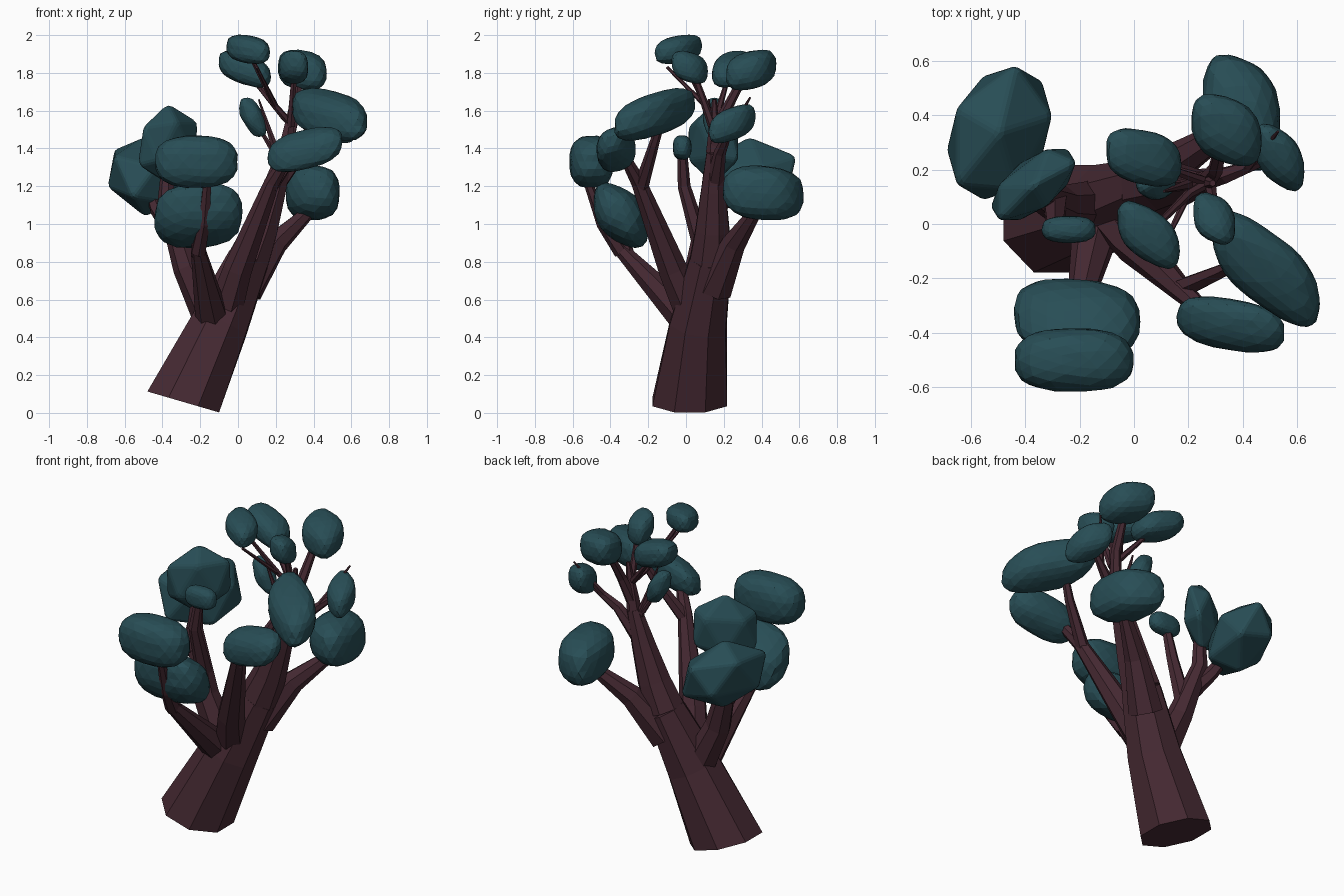
import bpy, bmesh, math, random
from mathutils import Vector

if "Cube" in bpy.data.objects:
    bpy.data.objects.remove(bpy.data.objects["Cube"])

random.seed(4)


def material(name, col):
    m = bpy.data.materials.new(name)
    m.diffuse_color = (*col, 1)
    m.use_nodes = True
    m.node_tree.nodes["Principled BSDF"].inputs["Base Color"].default_value = m.diffuse_color
    return m


BARK = material("bark", (0.06, 0.022, 0.032))
LEAF = material("foliage", (0.021, 0.075, 0.092))


def finish(bm, name, mat):
    bmesh.ops.recalc_face_normals(bm, faces=bm.faces)
    me = bpy.data.meshes.new(name)
    bm.to_mesh(me)
    bm.free()
    me.materials.append(mat)
    ob = bpy.data.objects.new(name, me)
    bpy.context.collection.objects.link(ob)
    return ob


def limb(name, r0, r1, *path, sides=6, first=None):
    """Faceted tube along the path, tapering evenly from r0 to r1."""
    bm = bmesh.new()
    pts = [Vector(p) for p in path]
    total = sum((b - a).length for a, b in zip(pts, pts[1:]))
    rings, done = [], 0
    for i, p in enumerate(pts):
        done += (p - pts[i - 1]).length if i else 0
        t = (pts[min(i + 1, len(pts) - 1)] - pts[max(i - 1, 0)]).normalized()
        if i == 0 and first:
            t = Vector(first).normalized()
        u = (Vector((1, 0, 0)) - t * t.x).normalized()
        v = t.cross(u)
        r = r0 + (r1 - r0) * done / total
        angles = [2 * math.pi * (k + 0.5) / sides for k in range(sides)]
        rings.append([bm.verts.new(p + r * (math.cos(a) * u + math.sin(a) * v)) for a in angles])
    for a, b in zip(rings, rings[1:]):
        for k in range(sides):
            n = (k + 1) % sides
            bm.faces.new((a[k], a[n], b[n], b[k]))
    bm.faces.new(rings[0])
    bm.faces.new(rings[-1])
    return finish(bm, name, BARK)


def clump(name, c, h, xy=0, xz=0, yz=0, angular=False):
    """Skewed faceted ellipsoid: centre, half sizes, axis correlations."""
    bm = bmesh.new()
    bmesh.ops.create_icosphere(bm, subdivisions=1 if angular else 3, radius=1)
    s = math.sqrt(1 - xy * xy)
    q = (yz - xy * xz) / s
    w = math.sqrt(1 - xz * xz - q * q)
    for v in bm.verts:
        x, y, z = v.co
        n = sum(abs(k) ** 2.7 for k in (x, y, z)) ** (-1 / 2.7)
        x, y, z = v.co * (1.12 if angular else n * random.uniform(0.97, 1.0))
        v.co = (c[0] + h[0] * x, c[1] + h[1] * (xy * x + s * y),
                c[2] + h[2] * (xz * x + q * y + w * z))
    ob = finish(bm, name, LEAF)
    if angular:
        b = ob.modifiers.new("soft edges", 'BEVEL')
        b.width, b.segments, b.limit_method = 0.015, 2, 'NONE'
    return ob


# leaning trunk running on into the right limb
limb("trunk", .214, .118, (-.29, .02, .058), (-.095, .065, .47), (.055, .13, .81),
     sides=8, first=(.28, 0, .96))
limb("right_limb", .118, .044, (.055, .13, .81), (.12, .14, .97), (.19, .145, 1.18),
     (.25, .15, 1.38), sides=8)
limb("right_limb_tip", .044, .012, (.25, .15, 1.38), (.29, .15, 1.66))

# main limbs
limb("back_right_limb", .1, .035, (.04, .15, .66), (.2, .255, .9), (.38, .37, 1.07), sides=7)
limb("front_right_limb", .1, .025, (-.08, .05, .5), (.0, -.07, .76), (.18, -.25, 1.22),
     (.29, -.35, 1.4), sides=7)
limb("front_left_limb", .095, .04, (-.13, .02, .48), (-.21, -.34, .86), sides=7)
limb("front_left_tip", .042, .022, (-.21, -.34, .85), (-.18, -.44, 1), (-.16, -.53, 1.25))
limb("left_limb", .1, .03, (-.13, .07, .48), (-.27, .07, .77), (-.38, .12, 1.12),
     (-.37, .13, 1.35), sides=7)

# secondary branches and twigs
limb("far_left_branch", .05, .025, (-.36, .09, .98), (-.43, .17, 1.08), (-.48, .3, 1.22))
limb("inner_left_branch", .05, .025, (-.29, .09, .86), (-.29, -.01, 1.2), (-.25, -.02, 1.4))
limb("front_left_twig", .04, .02, (-.21, -.31, .83), (-.23, -.36, 1.05))
limb("front_right_branch", .04, .02, (.17, -.24, 1.19), (.33, -.17, 1.42), (.4, -.13, 1.55))
limb("outer_right_branch", .05, .012, (.2, .15, 1.2), (.34, .18, 1.38), (.53, .25, 1.54))
limb("outer_twig", .022, .005, (.42, .21, 1.45), (.53, .34, 1.67))
limb("back_branch", .035, .022, (.26, .15, 1.42), (.3, .2, 1.58), (.32, .29, 1.75))
limb("top_branch", .024, .014, (.28, .14, 1.52), (.3, .03, 1.83))
limb("crown_branch", .02, .01, (.27, .15, 1.54), (.2, .11, 1.62), (.06, -.03, 1.9))
limb("crown_twig", .014, .008, (.2, .11, 1.62), (.1, -.1, 1.83))
limb("crown_back_twig", .02, .01, (.25, .16, 1.56), (.05, .23, 1.8))
limb("inner_twig", .025, .005, (.22, .15, 1.33), (.11, .12, 1.66))
limb("low_twig", .016, .008, (.19, .15, 1.38), (.08, .14, 1.56))

# rounded foliage clumps
clump("back_right_foliage", (.395, .41, 1.165), (.145, .21, .145), -.25, 0, -.1)
clump("small_left_foliage", (-.24, -.02, 1.405), (.1, .05, .065))
clump("front_left_low_foliage", (-.21, -.345, 1.045), (.235, .145, .165), -.1, .1, -.4)
clump("front_left_high_foliage", (-.22, -.5, 1.33), (.222, .118, .14))
clump("crown_back_foliage", (.035, .245, 1.82), (.14, .105, .092), -.25, -.45, .2)
clump("crown_foliage", (.053, -.04, 1.925), (.116, .118, .075), -.5, -.2, .25)
clump("back_top_foliage", (.34, .345, 1.815), (.13, .13, .105), -.3, -.15, .25)
clump("small_top_foliage", (.295, .02, 1.83), (.078, .093, .085), -.3, 0, -.3)
clump("right_foliage", (.485, -.165, 1.58), (.2, .2, .13), -.65, -.3, .45)
clump("front_right_foliage", (.355, -.37, 1.395), (.2, .1, .112), -.3, .4, .1)
clump("outer_foliage", (.535, .245, 1.53), (.092, .118, .097), -.45, -.2, .4)

# angular foliage clumps
clump("back_left_foliage", (-.495, .335, 1.25), (.195, .25, .195), .25, -.2, .1, True)
clump("left_foliage", (-.37, .145, 1.425), (.16, .14, .195), .6, .1, 0, True)
clump("inner_foliage", (.08, .15, 1.565), (.08, .065, .115), 0, -.55, 0, True)
